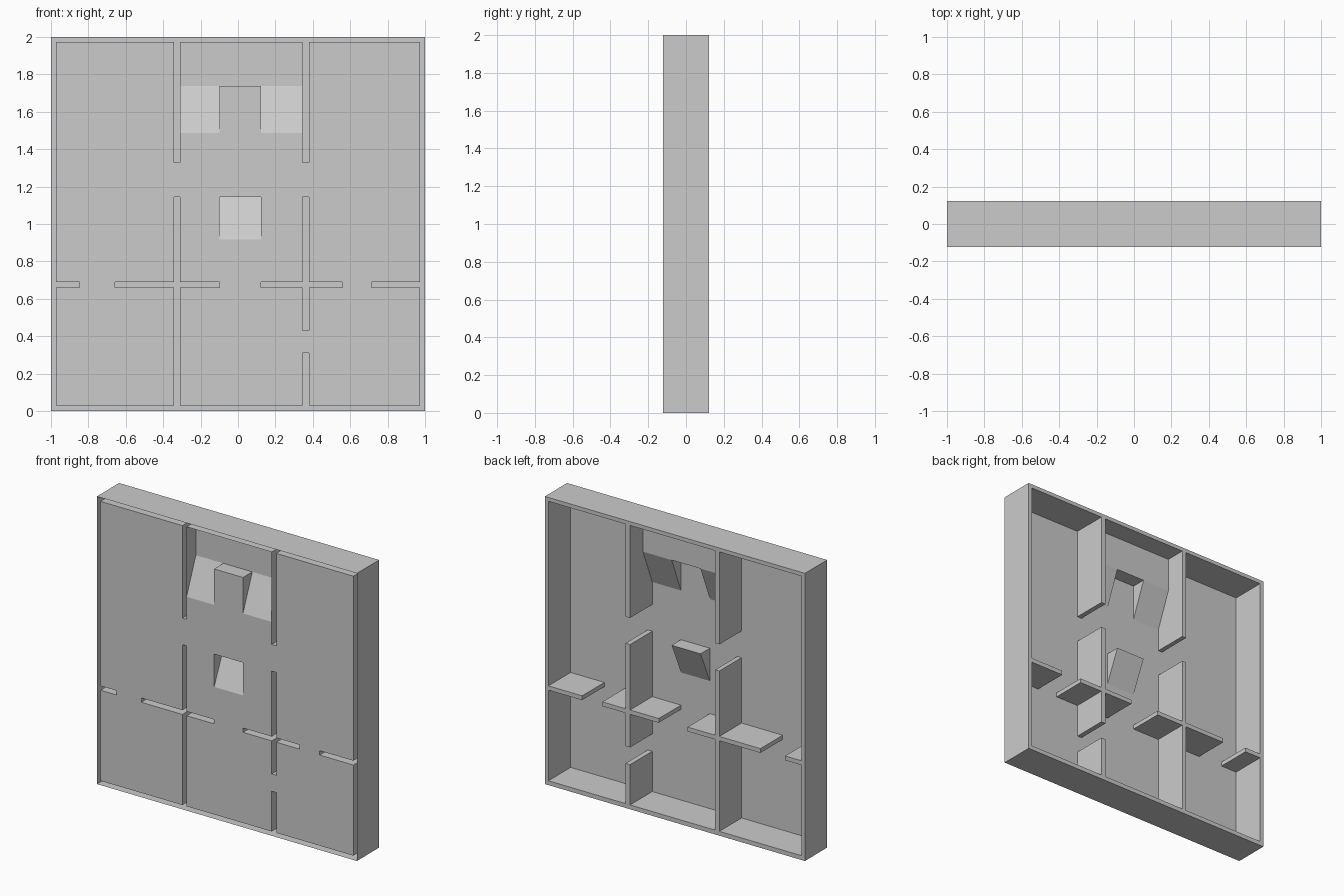
import bpy, bmesh
from mathutils import Vector

if "Cube" in bpy.data.objects:
    bpy.data.objects.remove(bpy.data.objects["Cube"])

H = 0.122            # half depth: floor lies at y=-H, wall tops at y=+H
STAGE = -0.02        # y of the raised platform

# wall footprints: x0, x1, z0, z1
LX, RX, MZ = (-0.342, -0.31), (0.345, 0.38), (0.66, 0.69)
IN, TOP = 0.973, 1.973
WALLS = [
    (-1, 1, 0, 0.03), (-1, 1, TOP, 2), (-1, -IN, 0, 2), (IN, 1, 0, 2),
    (*LX, 1.33, TOP), (*LX, 0.03, 1.145),
    (*RX, 1.33, TOP), (*RX, 0.43, 1.145), (*RX, 0.03, 0.31),
    (-IN, -0.848, *MZ), (-0.658, -0.098, *MZ),
    (0.124, 0.558, *MZ), (0.714, IN, *MZ),
]
# ramp and platform footprints (open beneath, no floor there)
STEP = (-0.098, 0.124, 0.917, 1.145)
RAMP_L = (LX[1], -0.098, 1.487, 1.737)
RAMP_R = (0.124, RX[0], 1.487, 1.737)
PLATFORM = (LX[1], RX[0], 1.737, TOP)
RAISED = [STEP, RAMP_L, RAMP_R, PLATFORM]


def inside(x, z, rects):
    return any(a < x < b and c < z < d for a, b, c, d in rects)


def face(bm, pts, normal):
    f = bm.faces.new([bm.verts.new(p) for p in pts])
    f.normal_update()
    if f.normal.dot(Vector(normal)) < 0:
        f.normal_flip()


def flat(bm, rect, y):
    a, b, c, d = rect
    face(bm, [(a, y, c), (b, y, c), (b, y, d), (a, y, d)], (0, 1, 0))


def finish(bm, name):
    bmesh.ops.remove_doubles(bm, verts=bm.verts, dist=1e-5)
    me = bpy.data.meshes.new(name)
    bm.to_mesh(me)
    bm.free()
    bpy.context.collection.objects.link(bpy.data.objects.new(name, me))


# shared plan grid
rects = WALLS + RAISED
xs = sorted({v for r in rects for v in r[:2]})
zs = sorted({v for r in rects for v in r[2:]})
floor, walls = bmesh.new(), bmesh.new()
for a, b in zip(xs, xs[1:]):
    for c, d in zip(zs, zs[1:]):
        x, z = (a + b) / 2, (c + d) / 2
        if not inside(x, z, WALLS):
            if not inside(x, z, RAISED):
                flat(floor, (a, b, c, d), -H)
            continue
        # wall cap, plus a side wherever the neighbour is not wall
        flat(walls, (a, b, c, d), H)
        e = 1e-4
        for (px, pz), (qx, qz), n in (
                ((a, c), (a, d), (-1, 0, 0)), ((b, c), (b, d), (1, 0, 0)),
                ((a, c), (b, c), (0, 0, -1)), ((a, d), (b, d), (0, 0, 1))):
            mx, mz = (px + qx) / 2 + n[0] * e, (pz + qz) / 2 + n[2] * e
            if not inside(mx, mz, WALLS):
                face(walls, [(px, -H, pz), (qx, -H, qz), (qx, H, qz), (px, H, pz)], n)
finish(floor, "floor")
finish(walls, "walls")


def slope(bm, rect):
    a, b, c, d = rect
    face(bm, [(a, -H, c), (b, -H, c), (b, STAGE, d), (a, STAGE, d)], (0, 1, 0))


def cheek(bm, x, rect, side):
    c, d = rect[2:]
    face(bm, [(x, -H, c), (x, -H, d), (x, STAGE, d)], (side, 0, 0))


def riser(bm, a, b, z, up):
    face(bm, [(a, -H, z), (b, -H, z), (b, STAGE, z), (a, STAGE, z)], (0, 0, up))


# free-standing wedge in the middle room
bm = bmesh.new()
slope(bm, STEP)
cheek(bm, STEP[0], STEP, -1)
cheek(bm, STEP[1], STEP, 1)
riser(bm, STEP[0], STEP[1], STEP[3], 1)
finish(bm, "wedge")

# raised platform with two ramps and a notch between them
bm = bmesh.new()
flat(bm, PLATFORM, STAGE)
slope(bm, RAMP_L)
slope(bm, RAMP_R)
cheek(bm, RAMP_L[1], RAMP_L, 1)
cheek(bm, RAMP_R[0], RAMP_R, -1)
riser(bm, RAMP_L[1], RAMP_R[0], PLATFORM[2], -1)
finish(bm, "platform")
